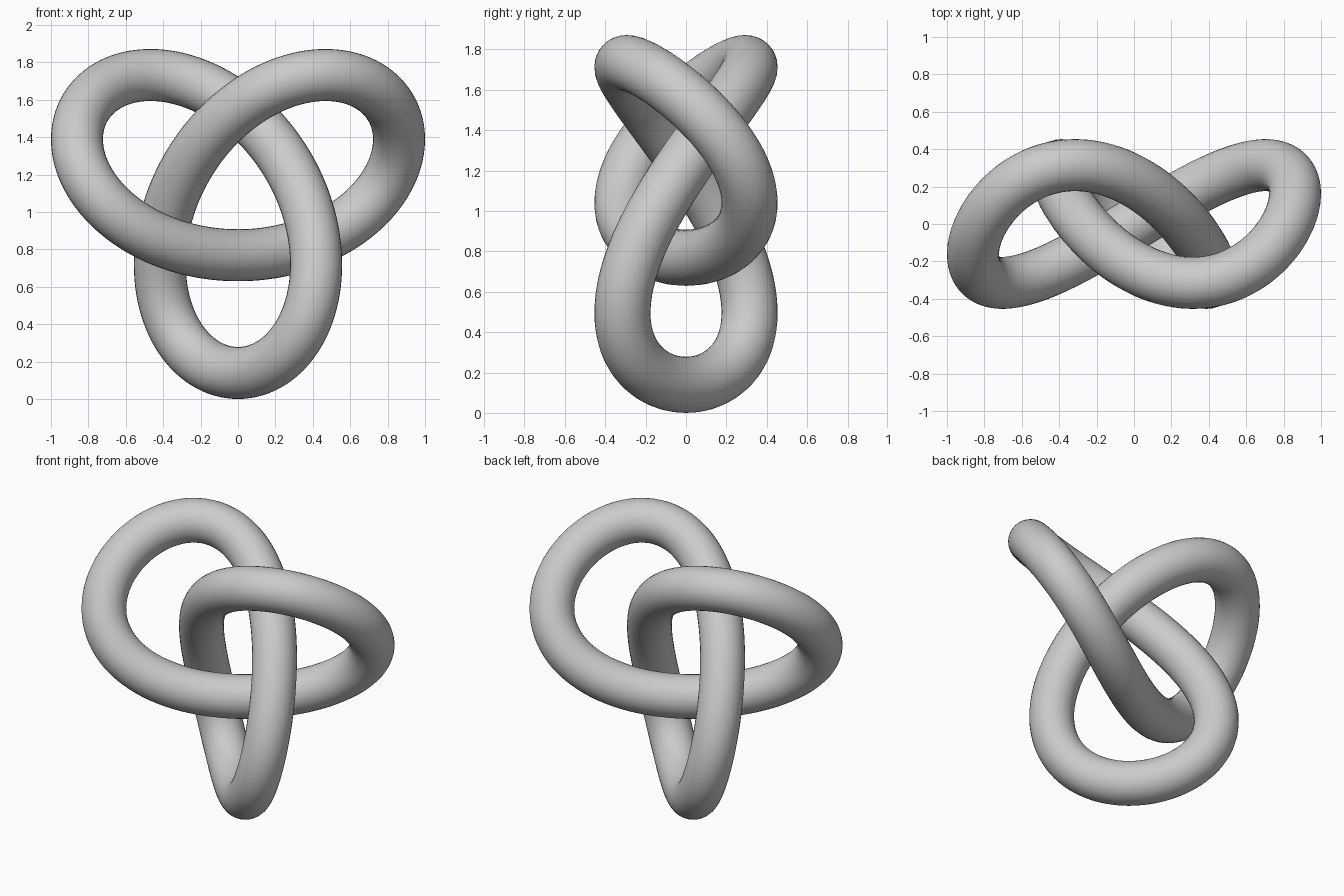
import bpy, bmesh
from math import sin, cos, pi
from mathutils import Vector

if "Cube" in bpy.data.objects:
    bpy.data.objects.remove(bpy.data.objects["Cube"])

S = 0.3147      # knot scale
R = 0.139       # tube radius
RINGS, SIDES = 256, 32
Z0 = 3 * S + R  # rests the lowest loop on the floor


def knot_point(t):
    return Vector((S * (sin(t) + 2 * sin(2 * t)),
                   S * sin(3 * t),
                   Z0 + S * (cos(t) - 2 * cos(2 * t))))


def knot_tangent(t):
    return Vector((cos(t) + 4 * cos(2 * t),
                   3 * cos(3 * t),
                   -sin(t) + 4 * sin(2 * t))).normalized()


# trefoil tube: a circle swept along the closed knot path
bm = bmesh.new()
rings = []
for i in range(RINGS):
    t = 2 * pi * i / RINGS
    p, tan = knot_point(t), knot_tangent(t)
    side = tan.cross(Vector((0, 1, 0))).normalized()
    up = side.cross(tan)
    rings.append([bm.verts.new(p + R * (cos(a) * side + sin(a) * up))
                  for a in (2 * pi * j / SIDES for j in range(SIDES))])

for i in range(RINGS):
    r0, r1 = rings[i], rings[(i + 1) % RINGS]
    for j in range(SIDES):
        k = (j + 1) % SIDES
        bm.faces.new((r0[j], r0[k], r1[k], r1[j])).smooth = True

bmesh.ops.recalc_face_normals(bm, faces=bm.faces)
mesh = bpy.data.meshes.new("trefoil_knot")
bm.to_mesh(mesh)
bm.free()
bpy.context.collection.objects.link(bpy.data.objects.new("trefoil_knot", mesh))
